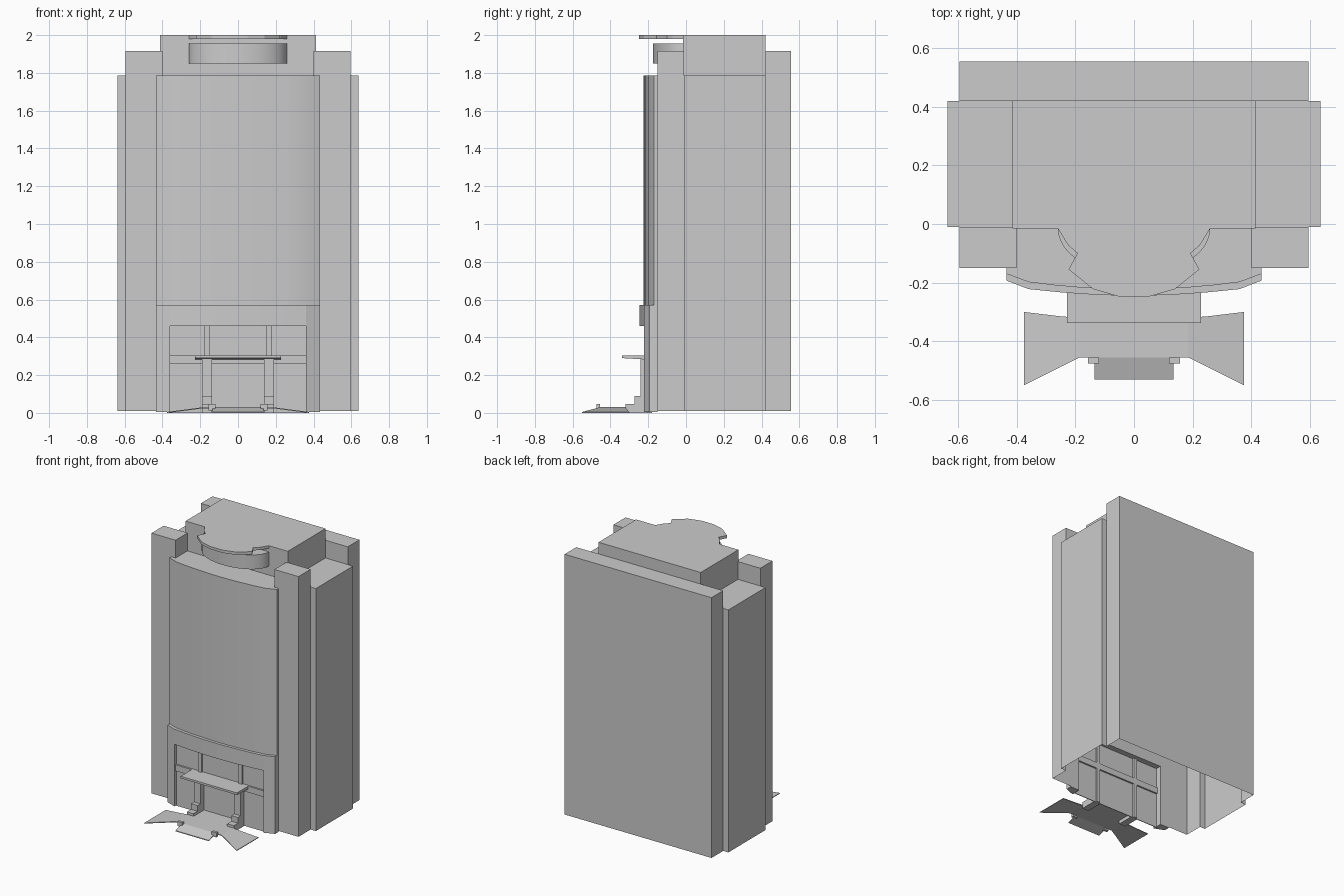
import bpy, bmesh, math

if "Cube" in bpy.data.objects:
    bpy.data.objects.remove(bpy.data.objects["Cube"])


def prism(name, pts, z0, z1, bottom=True, top=True, closed=True, smooth=False):
    """Extrude an xy outline from z0 to z1."""
    bm = bmesh.new()
    lo = [bm.verts.new((x, y, z0)) for x, y in pts]
    hi = [bm.verts.new((x, y, z1)) for x, y in pts]
    n = len(pts)
    for i in range(n if closed else n - 1):
        j = (i + 1) % n
        bm.faces.new((lo[i], lo[j], hi[j], hi[i]))
    if bottom:
        bm.faces.new(lo[::-1])
    if top:
        bm.faces.new(hi)
    return finish(name, bm, smooth)


def finish(name, bm, smooth=False):
    bmesh.ops.recalc_face_normals(bm, faces=bm.faces)
    me = bpy.data.meshes.new(name)
    bm.to_mesh(me)
    bm.free()
    ob = bpy.data.objects.new(name, me)
    bpy.context.collection.objects.link(ob)
    if smooth:
        bpy.context.view_layer.objects.active = ob
        ob.select_set(True)
        bpy.ops.object.shade_smooth_by_angle(angle=math.radians(15))
        ob.select_set(False)
    return ob


def box(name, x0, x1, y0, y1, z0, z1, **kw):
    return prism(name, [(x0, y0), (x1, y0), (x1, y1), (x0, y1)], z0, z1, **kw)


def mirror(half):
    """Complete a right-half outline with its left-half reflection."""
    return half + [(-x, y) for x, y in reversed(half) if x > 1e-6]


BASE, ROOF = 0.01, 1.785

# Hollow tower walls, open underneath
right = [(0.40, -0.15), (0.595, -0.15), (0.595, -0.01), (0.637, -0.01),
         (0.637, 0.42), (0.595, 0.42), (0.595, 0.555)]
prism("tower_walls", mirror(right), BASE, ROOF, bottom=False, top=False, closed=False)

# Shoulder roofs
for s, side in ((-1, "left"), (1, "right")):
    a, b = sorted((s * 0.41, s * 0.637))
    prism(side + "_shoulder_roof", [(a, -0.01), (b, -0.01), (b, 0.42), (a, 0.42)],
          ROOF - 0.01, ROOF)
    # Front corner pillar tops
    a, b = sorted((s * 0.40, s * 0.595))
    box(side + "_pillar_top", a, b, -0.15, -0.01, ROOF, 1.915)

# Raised back slab and central roof block
box("back_slab_top", -0.595, 0.595, 0.42, 0.555, ROOF, 1.915)
box("central_roof_block", -0.414, 0.414, -0.015, 0.421, ROOF, 1.99)

# Bowed main facade with its roof ledge
bow = [(0.435, -0.15), (0.435, -0.17), (0.36, -0.198), (0.27, -0.209),
       (0.18, -0.217), (0.09, -0.222), (0, -0.224)]
prism("main_facade", mirror(bow), 0.56, ROOF, bottom=False, top=False,
      closed=False, smooth=True)
prism("facade_roof", [(0.40, -0.01)] + mirror(bow) + [(-0.40, -0.01)],
      ROOF - 0.008, ROOF)

# Bowed drum and notched roof slab above the facade
drum = [(0.26 * math.cos(a), -0.015 - 0.16 * math.sin(a))
        for a in [math.pi * i / 24 for i in range(25)]]
prism("crown_drum", drum, 1.85, 1.955, smooth=True)
slab = [(0.414, 0.421), (0.414, -0.015), (0.26, -0.015), (0.225, -0.072),
        (0.193, -0.10), (0.223, -0.155), (0.14, -0.222), (0.05, -0.248)]
prism("crown_roof_slab", mirror(slab), 1.98, 2.0)

# Entrance surround: lintel and jambs
lintel = [(0.435, -0.15), (0.435, -0.193), (0.36, -0.222), (0.24, -0.234),
          (0.12, -0.242), (0, -0.245)]
prism("entrance_lintel", mirror(lintel), 0.46, 0.57)
for s, side in ((-1, "left"), (1, "right")):
    prism(side + "_entrance_jamb",
          [(s * x, y) for x, y in lintel[:3]] + [(s * 0.36, -0.15)], 0.005, 0.46)

# Glazed entrance wall with bars
box("entrance_wall", -0.365, 0.365, -0.197, -0.192, 0.0, 0.46)
box("entrance_transom", -0.36, 0.36, -0.21, -0.18, 0.26, 0.305)
for s, side in ((-1, "left"), (1, "right")):
    a, b = sorted((s * 0.15, s * 0.178))
    box(side + "_mullion", a, b, -0.21, -0.18, 0.0, 0.46)
    # Canopy columns on stepped feet
    a, b = sorted((s * 0.137, s * 0.19))
    box(side + "_column", a, b, -0.24, -0.20, 0.0, 0.285)
    box(side + "_column_foot", a, b, -0.272, -0.20, 0.0, 0.09)
    box(side + "_column_step", a, b, -0.32, -0.20, 0.0, 0.048)

# Entrance canopy
bm = bmesh.new()
ends = []
for x in (-0.228, 0.228):
    ends.append([bm.verts.new((x, y, z)) for y, z in
                 ((-0.20, 0.282), (-0.338, 0.29), (-0.338, 0.305), (-0.20, 0.305))])
for i in range(4):
    j = (i + 1) % 4
    bm.faces.new((ends[0][i], ends[0][j], ends[1][j], ends[1][i]))
bm.faces.new(ends[0])
bm.faces.new(ends[1][::-1])
finish("entrance_canopy", bm)

# Forecourt: thin platform with flared side ramps and a front slope
bm = bmesh.new()


def plate(pts, t=0.006):
    hi = [bm.verts.new(p) for p in pts]
    lo = [bm.verts.new((x, y, max(z - t, 0))) for x, y, z in pts]
    bm.faces.new(hi)
    bm.faces.new(lo[::-1])
    for i in range(len(pts)):
        j = (i + 1) % len(pts)
        bm.faces.new((hi[i], lo[i], lo[j], hi[j]))


H = 0.030
plate([(-0.185, -0.455, H), (0.185, -0.455, H), (0.185, -0.32, H),
       (0.135, -0.32, H), (0.135, -0.20, H), (-0.135, -0.20, H),
       (-0.135, -0.32, H), (-0.185, -0.32, H)])
plate([(-0.135, -0.53, 0.006), (0.135, -0.53, 0.006), (0.135, -0.455, H), (-0.135, -0.455, H)])
for s in (-1, 1):
    plate([(s * 0.185, -0.455, H), (s * 0.25, -0.487, 0.0215),
           (s * 0.25, -0.315, 0.0215), (s * 0.185, -0.32, H)])
    plate([(s * 0.25, -0.487, 0.0215), (s * 0.375, -0.55, 0.005),
           (s * 0.375, -0.30, 0.005), (s * 0.25, -0.315, 0.0215)])
finish("forecourt_ramps", bm)

# Low kerb blocks beside the front slope
for s, side in ((-1, "left"), (1, "right")):
    a, b = sorted((s * 0.12, s * 0.157))
    box(side + "_kerb", a, b, -0.475, -0.455, 0.012, 0.046)
